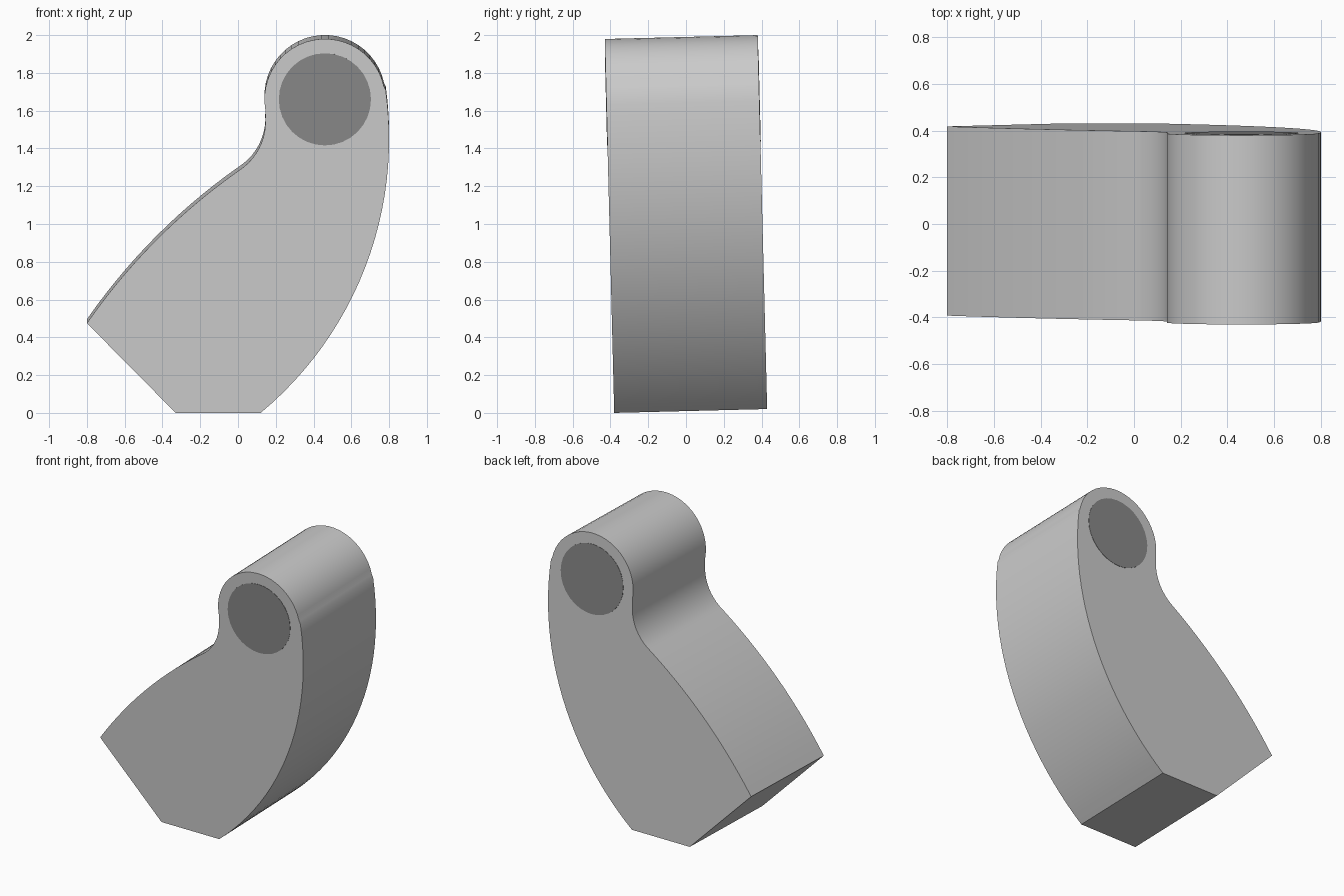
import bpy, bmesh, math

if "Cube" in bpy.data.objects:
    bpy.data.objects.remove(bpy.data.objects["Cube"])

SLOPE = math.tan(math.radians(1.447))   # whole part leans slightly forward
DEPTH = 0.81


def arc(cx, cz, r, a0, a1, n):
    """Points on an arc in the x/z plane, angles in degrees."""
    pts = []
    for i in range(n + 1):
        a = math.radians(a0 + (a1 - a0) * i / n)
        pts.append((cx + r * math.cos(a), cz + r * math.sin(a)))
    return pts


def bulge(p, q, sag, n):
    """Shallow curve from p to q, bowed outwards by sag (to the right of travel)."""
    dx, dz = q[0] - p[0], q[1] - p[1]
    length = math.hypot(dx, dz)
    pts = []
    for i in range(n + 1):
        t = i / n
        s = 4 * t * (1 - t) * sag / length
        pts.append((p[0] + dx * t + dz * s, p[1] + dz * t - dx * s))
    return pts


def extrude_profile(name, profile, extra=0.0):
    """Extrude an x/z outline along the tilted depth axis."""
    a = math.atan(SLOPE)
    dy, dz = math.cos(a), math.sin(a)
    bm = bmesh.new()
    rings = []
    for d in (-extra, DEPTH + extra):
        rings.append([bm.verts.new((x, -0.38 - SLOPE * z + dy * d, z + dz * d))
                      for x, z in profile])
    front, back = rings
    bm.faces.new(front)
    bm.faces.new(list(reversed(back)))
    n = len(profile)
    for i in range(n):
        j = (i + 1) % n
        bm.faces.new((front[j], front[i], back[i], back[j]))
    bmesh.ops.recalc_face_normals(bm, faces=bm.faces)
    mesh = bpy.data.meshes.new(name)
    bm.to_mesh(mesh)
    bm.free()
    obj = bpy.data.objects.new(name, mesh)
    bpy.context.collection.objects.link(obj)
    bpy.ops.object.select_all(action='DESELECT')
    obj.select_set(True)
    bpy.context.view_layer.objects.active = obj
    bpy.ops.object.shade_smooth_by_angle(angle=math.radians(30))
    return obj


# Lever body: clipped foot, long outer curve, round eye, neck fillet, bowed top
outer = arc(-1.086, 1.45, 1.886, -50.25, 7.9, 24)
outer[0] = (0.12, 0.0)
eye = arc(0.46, 1.66, 0.32, 12, 190, 24)
neck = arc(-0.16, 1.54, 0.305, 4, -58, 10)
shoulder = bulge(neck[-1], (-0.80, 0.475), 0.05, 14)[1:]
outline = [(-0.33, 0.0)] + outer + eye + neck + shoulder
extrude_profile("lever_body", outline)

# Dark pivot pin, flush with both sides
pin = extrude_profile("pivot_pin", arc(0.46, 1.66, 0.244, 0, 360, 32)[:-1], 0.002)
dark = bpy.data.materials.new("dark_grey")
dark.diffuse_color = (0.25, 0.25, 0.25, 1)
dark.use_nodes = True
dark.node_tree.nodes["Principled BSDF"].inputs["Base Color"].default_value = dark.diffuse_color
pin.data.materials.append(dark)
